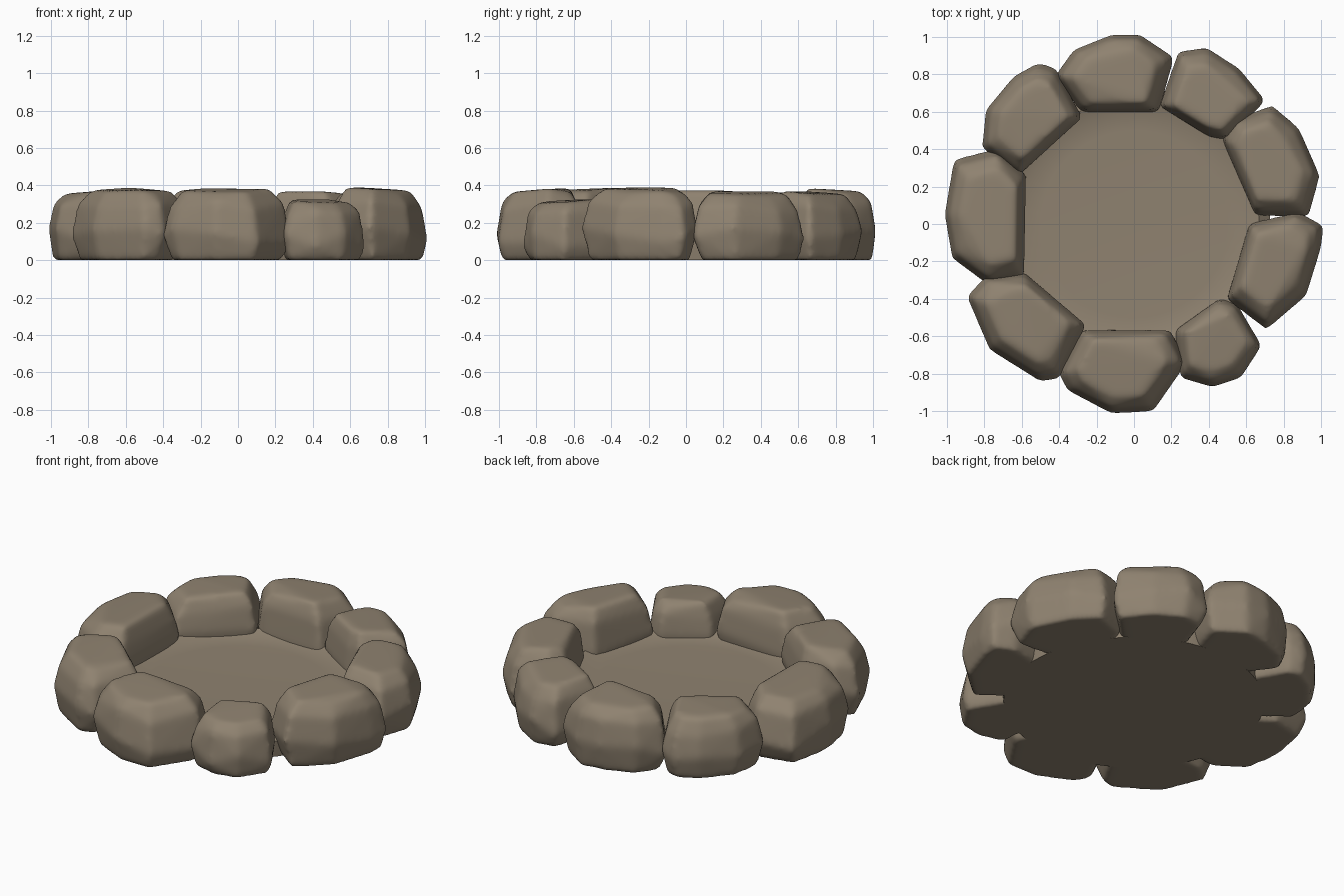
import bpy, bmesh, math, random
from mathutils import Vector

if "Cube" in bpy.data.objects:
    bpy.data.objects.remove(bpy.data.objects["Cube"])

random.seed(4)
rock = bpy.data.materials.new("warm_grey_stone")
rock.diffuse_color = (0.275, 0.224, 0.162, 1)
rock.use_nodes = True
rock.node_tree.nodes["Principled BSDF"].inputs["Base Color"].default_value = rock.diffuse_color


def make_object(name, bm):
    bmesh.ops.recalc_face_normals(bm, faces=bm.faces)
    mesh = bpy.data.meshes.new(name)
    bm.to_mesh(mesh)
    bm.free()
    mesh.materials.append(rock)
    mesh.shade_smooth()
    obj = bpy.data.objects.new(name, mesh)
    bpy.context.collection.objects.link(obj)
    return obj


def stone(name, height, outline):
    """Chunky boulder: hull of the outline at four levels, steep inside, sloping outside."""
    points = [Vector(p) for p in outline]
    mid = sum(points, Vector((0, 0))) / len(points)
    inward = mid - mid.normalized() * 0.07
    bm = bmesh.new()
    for level, scale, wobble, pivot in ((0, 0.89, 0.0, mid), (0.34, 1.02, 0.12, mid),
                                        (0.76, 0.91, 0.07, inward), (1.0, 0.70, 0.0, inward)):
        for p in points:
            s = scale + (random.uniform(-0.05, 0.03) if level == 0 else 0)
            q = pivot + (p - pivot) * s
            z = height * (level + random.uniform(-wobble, wobble))
            if level == 1.0:
                z -= max(0, q.length - inward.length) * 0.10 + random.choice((0, 0, 0.02))
            bm.verts.new((q.x, q.y, z))
    bmesh.ops.convex_hull(bm, input=bm.verts)
    loose = [v for v in bm.verts if not v.link_faces]
    bmesh.ops.delete(bm, geom=loose, context='VERTS')
    obj = make_object(name, bm)
    remesh = obj.modifiers.new("even_surface", 'REMESH')
    remesh.mode = 'VOXEL'
    remesh.voxel_size = 0.018
    remesh.use_smooth_shade = True
    soften = obj.modifiers.new("worn_edges", 'SMOOTH')
    soften.factor = 0.5
    soften.iterations = 10
    return obj


# Ring of boulders, clockwise from the back
stone("back_stone", 0.385, [(-.42, .79), (-.32, .93), (-.12, 1.01), (.03, 1.01),
                            (.21, .89), (.13, .60), (-.28, .60)])
stone("back_right_stone", 0.37, [(.14, .63), (.24, .92), (.39, .94), (.56, .83),
                                 (.70, .66), (.50, .45), (.40, .47)])
stone("right_rear_stone", 0.37, [(.47, .46), (.54, .56), (.74, .63), (.88, .51),
                                 (.99, .26), (.93, .04), (.65, .05)])
stone("right_front_stone", 0.39, [(.62, .00), (.88, .06), (1.01, -.01), (1.0, -.12),
                                  (.92, -.38), (.71, -.56), (.50, -.40)])
stone("small_front_right_stone", 0.325, [(.22, -.57), (.46, -.40), (.55, -.43), (.68, -.65),
                                         (.57, -.82), (.42, -.87), (.25, -.82)])
stone("front_stone", 0.385, [(-.28, -.57), (.19, -.57), (.28, -.74), (.10, -1.0),
                             (-.12, -1.01), (-.35, -.89), (-.40, -.80)])
stone("front_left_stone", 0.39, [(-.26, -.54), (-.40, -.82), (-.50, -.84), (-.77, -.67),
                                 (-.89, -.39), (-.80, -.29), (-.59, -.26)])
stone("left_stone", 0.375, [(-.59, -.28), (-.78, -.32), (-.97, -.18), (-1.01, .05),
                            (-.96, .34), (-.73, .40), (-.58, .26)])
stone("back_left_stone", 0.37, [(-.62, .26), (-.28, .57), (-.42, .83), (-.51, .86),
                                (-.64, .79), (-.79, .61), (-.81, .41)])

# Round floor slab with a slight rise where it meets the boulders
bm = bmesh.new()
profile = [(0.72, 0.0), (0.73, 0.10), (0.67, 0.15), (0.60, 0.125), (0.50, 0.12)]
sides = 48
rings = [[bm.verts.new((r * math.cos(a), r * math.sin(a), z))
          for a in (math.tau * i / sides for i in range(sides))] for r, z in profile]
for low, high in zip(rings, rings[1:]):
    for i in range(sides):
        j = (i + 1) % sides
        bm.faces.new((low[i], low[j], high[j], high[i]))
bm.faces.new(rings[0])
bm.faces.new(rings[-1])
slab = make_object("floor_slab", bm)
bpy.context.view_layer.objects.active = slab
slab.select_set(True)
bpy.ops.object.shade_smooth_by_angle(angle=math.radians(35))
